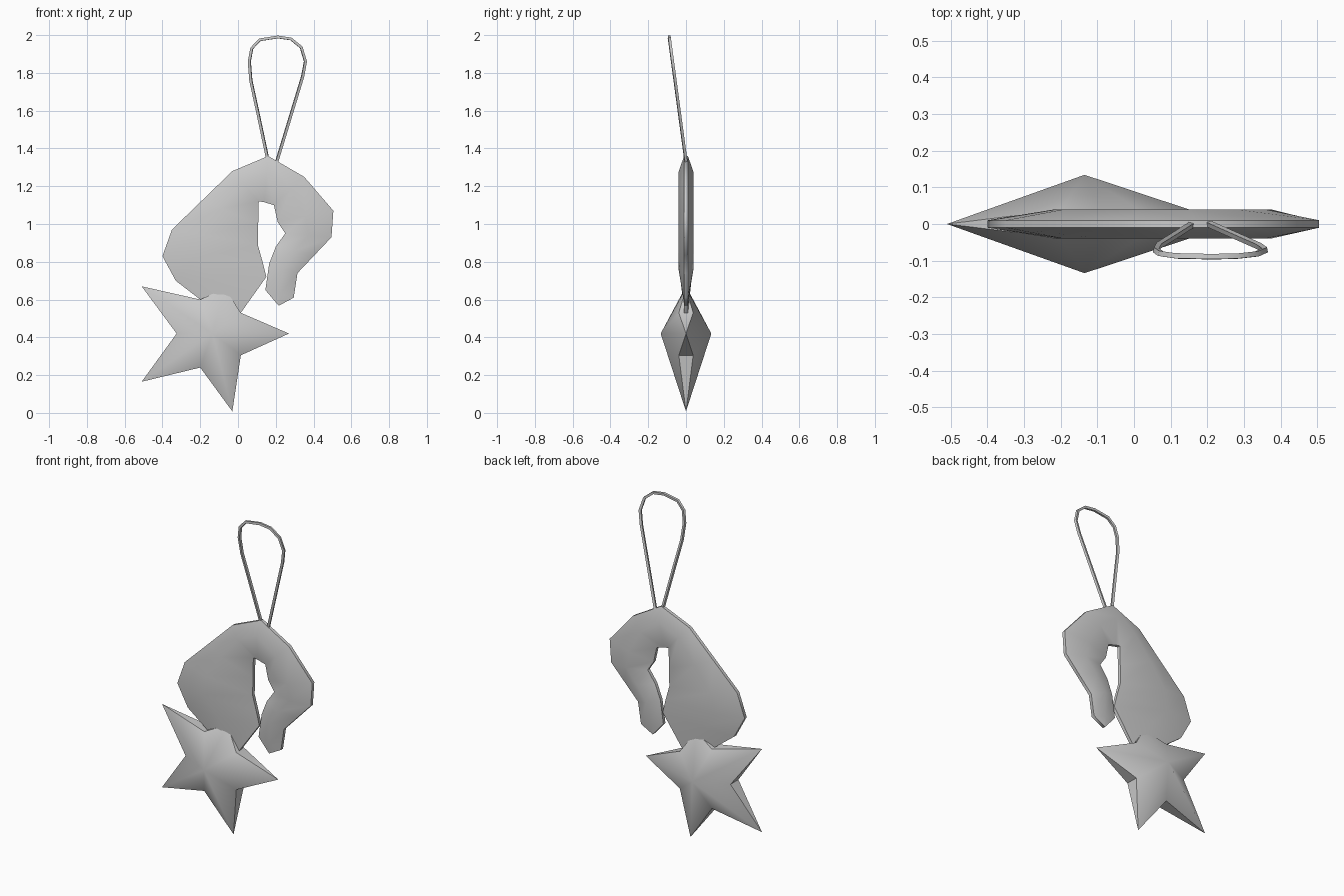
import bpy, bmesh, math

if "Cube" in bpy.data.objects:
    bpy.data.objects.remove(bpy.data.objects["Cube"])


def finish(name, bm):
    bmesh.ops.recalc_face_normals(bm, faces=bm.faces)
    me = bpy.data.meshes.new(name)
    bm.to_mesh(me)
    bm.free()
    ob = bpy.data.objects.new(name, me)
    bpy.context.collection.objects.link(ob)
    bpy.ops.object.select_all(action='DESELECT')
    ob.select_set(True)
    bpy.context.view_layer.objects.active = ob
    bpy.ops.object.shade_smooth_by_angle(angle=math.radians(55))
    return ob


# Faceted star: sharp tips, thick notches, raised centre on both sides
tips = [(0.27, 0.42), (-0.07, 0.66), (-0.51, 0.67), (-0.51, 0.165), (-0.03, 0.008)]
notches = [(0.015, 0.53), (-0.2, 0.6), (-0.325, 0.42), (-0.2, 0.24), (0.015, 0.305)]
bm = bmesh.new()
tip_v = [bm.verts.new((x, 0, z)) for x, z in tips]
sides = []
for s in (-1, 1):
    centre = bm.verts.new((-0.135, s * 0.134, 0.42))
    ring = [bm.verts.new((x, s * 0.038, z)) for x, z in notches]
    for i in range(5):
        bm.faces.new((centre, tip_v[i], ring[i]))
        bm.faces.new((centre, ring[i - 1], tip_v[i]))
    sides.append(ring)
f, b = sides
for i in range(5):
    bm.faces.new((tip_v[i], f[i], b[i]))
    bm.faces.new((tip_v[i], f[i - 1], b[i - 1]))
finish("star", bm)

# Curved body: outer edge, inner edge, ridge position across, ridge height
sections = [
    ((-0.20, 0.60), (0.015, 0.53), 0.5, 0.012),
    ((-0.33, 0.70), (0.15, 0.72), 0.45, 0.03),
    ((-0.40, 0.83), (0.13, 0.80), 0.35, 0.04),
    ((-0.35, 0.97), (0.105, 0.89), 0.35, 0.04),
    ((-0.19, 1.125), (0.107, 1.00), 0.35, 0.04),
    ((-0.03, 1.28), (0.11, 1.12), 0.4, 0.04),
    ((0.16, 1.36), (0.14, 1.115), 0.35, 0.04),
    ((0.35, 1.25), (0.19, 1.10), 0.45, 0.04),
    ((0.505, 1.07), (0.21, 1.01), 0.5, 0.04),
    ((0.495, 0.93), (0.25, 0.95), 0.5, 0.04),
    ((0.405, 0.835), (0.20, 0.88), 0.5, 0.04),
    ((0.315, 0.74), (0.165, 0.79), 0.5, 0.04),
    ((0.295, 0.61), (0.145, 0.65), 0.5, 0.018),
    ((0.217, 0.568), (0.213, 0.57), 0.5, 0.01),
]
bm = bmesh.new()
rings = []
for (ox, oz), (ix, iz), t, h in sections:
    mx, mz = ox + (ix - ox) * t, oz + (iz - oz) * t
    e = 0.01
    pts = [(ox, -e, oz), (mx, -h, mz), (ix, -e, iz),
           (ix, e, iz), (mx, h, mz), (ox, e, oz)]
    rings.append([bm.verts.new(p) for p in pts])
for a, c in zip(rings, rings[1:]):
    for i in range(6):
        j = (i + 1) % 6
        bm.faces.new((a[i], a[j], c[j], c[i]))
bm.faces.new(rings[0])
bm.faces.new(rings[-1])
finish("curved_body", bm)

# Hanging loop: thin square cord leaning towards the front
path = [(0.158, 1.34), (0.105, 1.59), (0.068, 1.76), (0.06, 1.86), (0.073, 1.93),
        (0.115, 1.975), (0.21, 1.99), (0.28, 1.98), (0.335, 1.935), (0.357, 1.86),
        (0.342, 1.78), (0.275, 1.56), (0.205, 1.33)]
cu = bpy.data.curves.new("hanging_loop", 'CURVE')
cu.dimensions = '3D'
cu.bevel_depth = 0.01
cu.bevel_resolution = 0
cu.use_fill_caps = True
sp = cu.splines.new('POLY')
sp.points.add(len(path) - 1)
for p, (x, z) in zip(sp.points, path):
    p.co = (x, -0.135 * (z - 1.33), z, 1)
loop = bpy.data.objects.new("hanging_loop", cu)
bpy.context.collection.objects.link(loop)
bpy.ops.object.select_all(action='DESELECT')
loop.select_set(True)
bpy.context.view_layer.objects.active = loop
bpy.ops.object.convert(target='MESH')
bpy.ops.object.shade_smooth_by_angle(angle=math.radians(40))
